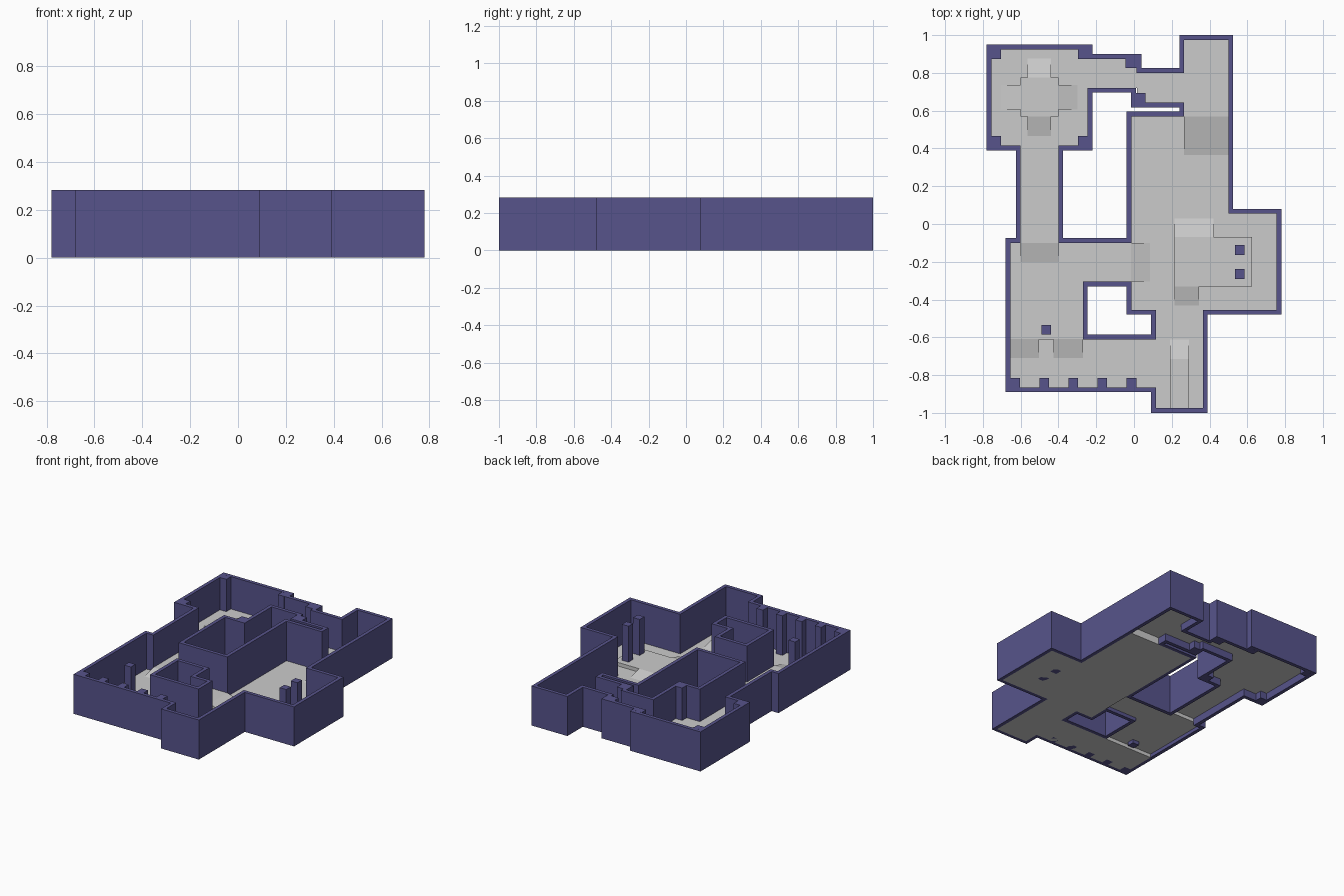
import bpy, bmesh
from mathutils import Vector

if "Cube" in bpy.data.objects:
    bpy.data.objects.remove(bpy.data.objects["Cube"])

H = 0.283      # wall height
T = 0.0256     # wall thickness
S = 0.0256     # one floor step

blue = bpy.data.materials.new("wall_blue")
blue.diffuse_color = (0.095, 0.088, 0.26, 1)
blue.use_nodes = True
blue.node_tree.nodes["Principled BSDF"].inputs["Base Color"].default_value = blue.diffuse_color


def finish(name, bm, mat=None, recalc=True):
    if recalc:
        bmesh.ops.recalc_face_normals(bm, faces=bm.faces[:])
    me = bpy.data.meshes.new(name)
    bm.to_mesh(me)
    bm.free()
    ob = bpy.data.objects.new(name, me)
    bpy.context.collection.objects.link(ob)
    if mat:
        me.materials.append(mat)
    return ob


def wall_loop(name, pts, t):
    """Closed wall along a right-angled counter-clockwise outline, thickened to its left by t."""
    pts = [Vector(p) for p in pts]
    n = len(pts)
    bm = bmesh.new()
    outer, inner = [], []
    for i, p in enumerate(pts):
        d1 = (p - pts[i - 1]).normalized()
        d2 = (pts[(i + 1) % n] - p).normalized()
        q = p + t * (Vector((-d1.y, d1.x)) + Vector((-d2.y, d2.x)))
        outer.append(bm.verts.new((p.x, p.y, 0)))
        inner.append(bm.verts.new((q.x, q.y, 0)))
    ring = [bm.faces.new((outer[i], outer[(i + 1) % n], inner[(i + 1) % n], inner[i])) for i in range(n)]
    ext = bmesh.ops.extrude_face_region(bm, geom=ring, use_keep_orig=True)
    up = [g for g in ext["geom"] if isinstance(g, bmesh.types.BMVert)]
    bmesh.ops.translate(bm, verts=up, vec=(0, 0, H))
    return finish(name, bm, blue)


def box(name, x0, x1, y0, y1, z0, z1, mat=None):
    bm = bmesh.new()
    bmesh.ops.create_cube(bm, size=1)
    for v in bm.verts:
        v.co = (x1 if v.co.x > 0 else x0, y1 if v.co.y > 0 else y0, z1 if v.co.z > 0 else z0)
    return finish(name, bm, mat)


def floor(name, z, rects):
    """Flat floor sheet made from adjoining rectangles."""
    bm = bmesh.new()
    for x0, x1, y0, y1 in rects:
        bm.faces.new([bm.verts.new((x, y, z)) for x, y in ((x0, y0), (x1, y0), (x1, y1), (x0, y1))])
    return finish(name, bm, recalc=False)


def ramp(name, x0, x1, y0, y1, z, h, down):
    """Wedge from z to z+h that falls towards down: 'x+', 'x-', 'y+' or 'y-'."""
    if down[0] == "x":
        hi, lo = (x0, x1) if down[1] == "+" else (x1, x0)
        prof = [[(hi, s, z), (lo, s, z), (hi, s, z + h)] for s in (y0, y1)]
    else:
        hi, lo = (y0, y1) if down[1] == "+" else (y1, y0)
        prof = [[(s, hi, z), (s, lo, z), (s, hi, z + h)] for s in (x0, x1)]
    bm = bmesh.new()
    a, b = [[bm.verts.new(c) for c in p] for p in prof]
    bm.faces.new(a)
    bm.faces.new(b)
    for i in range(3):
        j = (i + 1) % 3
        bm.faces.new((a[i], a[j], b[j], b[i]))
    return finish(name, bm)


# Walls: outside outline and the two open courts
wall_loop("outer_wall", [
    (-.78, .95), (-.78, .39), (-.626, .39), (-.626, -.075), (-.68, -.075), (-.68, -.89),
    (.09, -.89), (.09, -1), (.39, -1), (.39, -.48), (.78, -.48), (.78, .08), (.525, .08),
    (.525, 1), (.24, 1), (.24, .825), (.04, .825), (.04, .9), (-.22, .9), (-.22, .95)], T)
wall_loop("north_court_wall", [
    (-.375, -.075), (-.04, -.075), (-.04, .595), (.24, .595), (.24, .617), (-.015, .617),
    (-.015, .695), (-.22, .695), (-.22, .39), (-.375, .39)][:2] + [
    (-.04, .595 - .03 + .003 - .0 + .027), (.24, .595), (.24, .617), (-.015, .617),
    (-.015, .695), (-.22, .695), (-.22, .39), (-.375, .39)], -T)
wall_loop("south_court_wall", [
    (-.245, -.585), (.09, -.585), (.09, -.48), (-.04, -.48), (-.04, -.33), (-.245, -.33)], -T)

# Columns: room corners, corridor corners, south arcade, free-standing
for i, (x, y) in enumerate([(-.755, .873), (-.296, .873), (-.755, .415), (-.296, .415)]):
    box(f"corner_column_{i}", x, x + .051, y, y + .051, 0, H, blue)
box("corridor_column_north", -.045, .015, .826, .875, 0, H, blue)
box("corridor_column_south", .01, .061, .642, .694, 0, H, blue)
for i in range(5):
    x = -.655 + i * .154
    box(f"arcade_column_{i}", x, x + .051, -.866, -.815, 0, H, blue)
for i, (x, y) in enumerate([(.56, -.138), (.56, -.265), (-.465, -.56)]):
    box(f"pillar_{i}", x - .026, x + .026, y - .026, y + .026, 0, H, blue)

# Floors at three levels
floor("low_floor", 0, [
    (-.015, .5, -.455, .57), (.5, .755, -.455, .055), (.115, .365, -.975, -.455),
    (-.655, .115, -.865, -.61)])
floor("middle_floor", S, [(-.655, -.27, -.61, -.1), (-.27, -.015, -.305, -.1)])
floor("high_floor", 2 * S, [
    (-.755, -.245, .415, .925), (-.245, .015, .72, .875), (.015, .265, .642, .8),
    (.265, .5, .57, .975), (-.6, -.4, -.1, .415)])

# Ramps and risers between levels
ramp("hall_north_ramp", .265, .5, .365, .57, 0, 2 * S, "y-")
ramp("hall_west_ramp", -.015, .085, -.305, -.1, 0, S, "x+")
ramp("west_corridor_ramp", -.6, -.4, -.2, -.1, S, S, "y-")
ramp("arcade_ramp_left", -.655, -.502, -.71, -.61, 0, S, "y-")
ramp("arcade_ramp_right", -.425, -.27, -.71, -.61, 0, S, "y-")
box("arcade_riser", -.502, -.425, -.612, -.61, 0, S)

# Cross-shaped dais in the north-west room
Z = 2 * S
box("dais", -.602, -.4, .57, .775, Z, Z + S)
ramp("dais_ramp_north", -.565, -.44, .775, .877, Z, S, "y+")
ramp("dais_ramp_south", -.565, -.44, .467, .57, Z, S, "y-")
ramp("dais_ramp_east", -.4, -.298, .607, .735, Z, S, "x+")
ramp("dais_ramp_west", -.704, -.602, .607, .735, Z, S, "x-")

# Raised platform in the hall and walkway at the south end
box("hall_platform", .215, .625, -.33, -.07, 0, S)
ramp("platform_ramp_north", .215, .42, -.07, .03, 0, S, "y+")
ramp("platform_ramp_south", .215, .343, -.432, -.33, 0, S, "y-")
box("walkway", .19, .292, -.975, -.715, 0, S)
ramp("walkway_ramp", .19, .292, -.715, -.612, 0, S, "y+")
